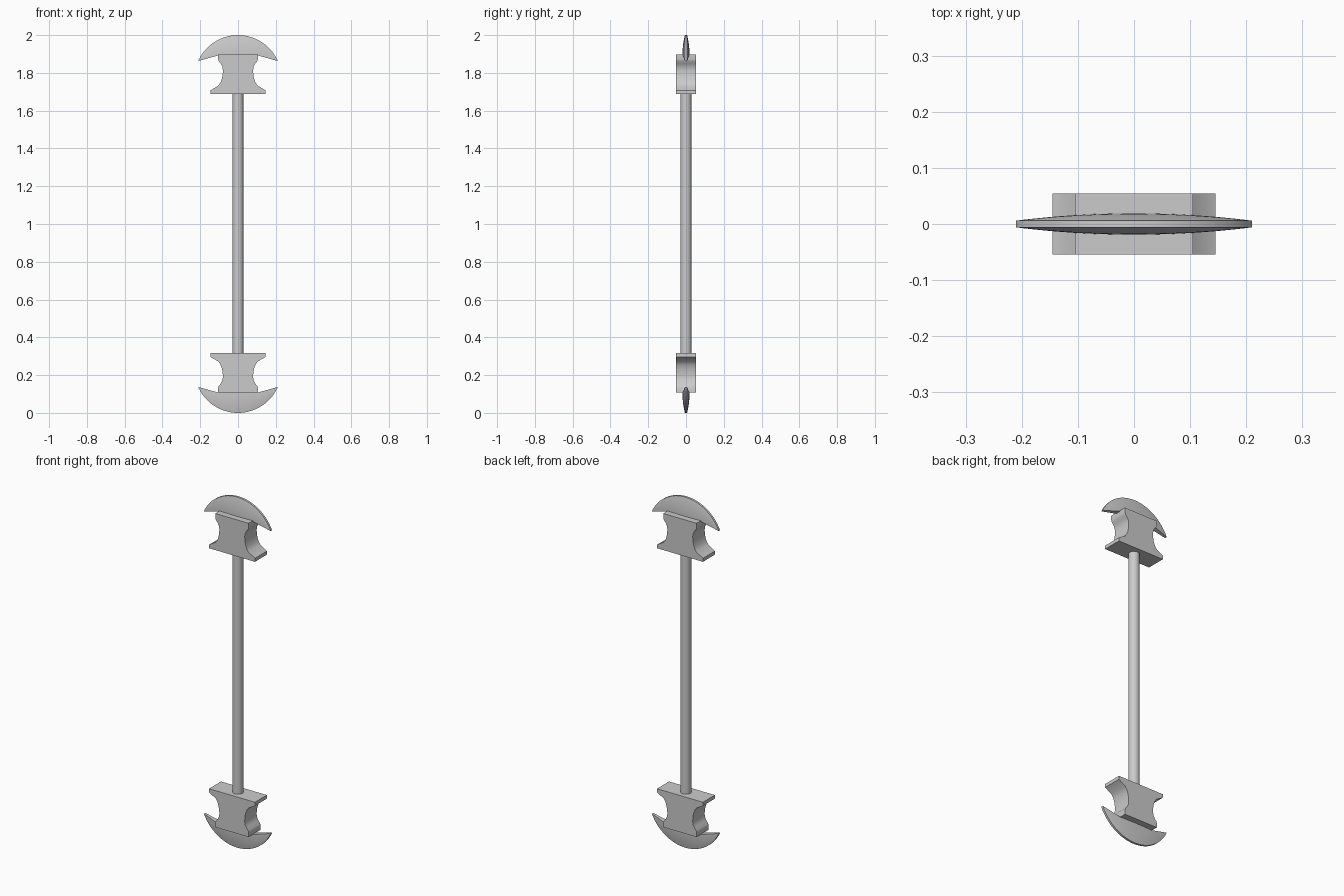
import bpy, bmesh, math

if "Cube" in bpy.data.objects:
    bpy.data.objects.remove(bpy.data.objects["Cube"])

TOP_SUM = 2.004  # z of a mirrored point = TOP_SUM - z


def finish(name, bm, flip, smooth=35):
    if flip:
        for v in bm.verts:
            v.co.z = TOP_SUM - v.co.z
    bmesh.ops.remove_doubles(bm, verts=bm.verts, dist=1e-5)
    bmesh.ops.recalc_face_normals(bm, faces=bm.faces)
    me = bpy.data.meshes.new(name)
    bm.to_mesh(me)
    bm.free()
    ob = bpy.data.objects.new(name, me)
    bpy.context.collection.objects.link(ob)
    bpy.ops.object.select_all(action='DESELECT')
    ob.select_set(True)
    bpy.context.view_layer.objects.active = ob
    bpy.ops.object.shade_smooth_by_angle(angle=math.radians(smooth))
    return ob


# Waisted block: half profile in x/z, mirrored and extruded along y
HALF = [(0.145, 1.688), (0.145, 1.708), (0.103, 1.733), (0.092, 1.750),
        (0.085, 1.770), (0.081, 1.793), (0.080, 1.815), (0.083, 1.832),
        (0.091, 1.848), (0.102, 1.862), (0.105, 1.872), (0.105, 1.897)]


def block(name, flip):
    bm = bmesh.new()
    outline = HALF + [(-x, z) for x, z in reversed(HALF)]
    face = bm.faces.new([bm.verts.new((x, -0.054, z)) for x, z in outline])
    ext = bmesh.ops.extrude_face_region(bm, geom=[face])
    for v in ext['geom']:
        if isinstance(v, bmesh.types.BMVert):
            v.co.y = 0.054
    finish(name, bm, flip)


# Crescent blade: circular outer edge, bulging cheeks, thin flat rim
def blade(name, flip, cols=28, rows=6):
    bm = bmesh.new()
    r, zc, w = 0.231, 1.769, 0.21
    amax = math.asin(w / r)
    a_tip = math.atan2(w, 1.865 - zc)
    rings = []
    for i in range(cols + 1):
        a = a_tip * (2 * i / cols - 1)
        x = r * math.sin(a)
        top = zc + r * math.cos(a)
        u = min(1, abs(x) / w)
        low = min(1.893, 1.863 + 0.28 * (w - abs(x)), top)
        front, back = [], []
        for j in range(rows + 1):
            t = j / rows
            half = 0.006 + 0.013 * (1 - u * u) * (1 - t * t)
            z = low + (top - low) * t
            front.append(bm.verts.new((x, -half, z)))
            back.append(bm.verts.new((x, half, z)))
        rings.append(front + back[::-1])
    n = len(rings[0])
    for a, b in zip(rings, rings[1:]):
        for k in range(n):
            m = (k + 1) % n
            bm.faces.new((a[k], a[m], b[m], b[k]))
    bm.faces.new(rings[0])
    bm.faces.new(rings[-1])
    bmesh.ops.dissolve_degenerate(bm, dist=1e-5, edges=bm.edges)
    finish(name, bm, flip)


# Both ends
for end, flip in (("upper", False), ("lower", True)):
    block(end + "_block", flip)
    blade(end + "_blade", flip)

# Settle the lower blade exactly on the ground
low = bpy.data.objects["lower_blade"]
drop = min(v.co.z for v in low.data.vertices)
for v in low.data.vertices:
    v.co.z -= drop

# Shaft
bm = bmesh.new()
bmesh.ops.create_cone(bm, cap_ends=True, segments=24, radius1=0.029,
                      radius2=0.029, depth=1.40)
for v in bm.verts:
    v.co.z += TOP_SUM / 2
finish("shaft", bm, False)
